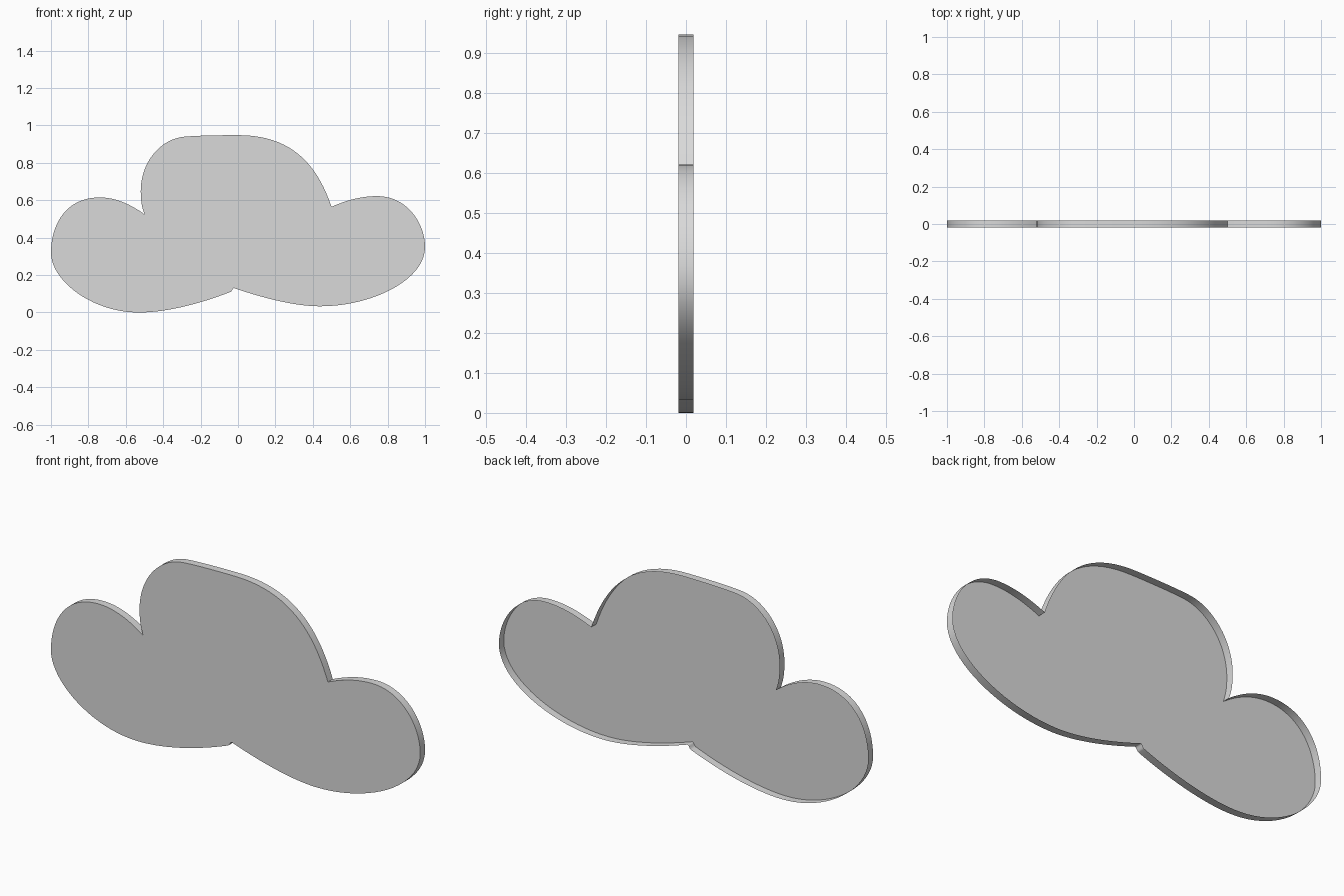
import bpy, bmesh, math

if "Cube" in bpy.data.objects:
    bpy.data.objects.remove(bpy.data.objects["Cube"], do_unlink=True)

THICKNESS = 0.038

# Outline anchors as (incoming handle, point, outgoing handle), each (x, z)
anchors = [
    # top lobe, from the left notch
    ((-.57, .575), (-.50, .525), (-.515, .565)),
    ((-.52, .60), (-.52, .65), (-.52, .80)),
    ((-.42, .92), (-.30, .938), (-.25, .945)),
    ((-.12, .948), (0, .948), (.28, .948)),
    # right lobe, from the right notch
    ((.42, .80), (.50, .565), (.58, .60)),
    ((.66, .622), (.745, .622), (.90, .622)),
    ((1, .48), (1, .35), (1, .17)),
    ((.71, .033), (.44, .033), (.31, .033)),
    # left lobe, from the lower notch
    ((.14, .075), (-.02, .13), (-.03, .13)),
    ((-.03, .115), (-.04, .11), (-.18, .055)),
    ((-.37, 0), (-.53, 0), (-.78, 0)),
    ((-1, .17), (-1, .32), (-1, .47)),
    ((-.92, .615), (-.74, .615), (-.65, .615)),
]

# Cloud outline as a filled, extruded curve
outline = bpy.data.curves.new("cloud_panel", "CURVE")
outline.dimensions = "2D"
outline.fill_mode = "BOTH"
outline.extrude = THICKNESS / 2
outline.resolution_u = 20
spline = outline.splines.new("BEZIER")
spline.use_cyclic_u = True
spline.bezier_points.add(len(anchors) - 1)
for p, (incoming, point, outgoing) in zip(spline.bezier_points, anchors):
    p.handle_left_type = p.handle_right_type = "FREE"
    p.co = (*point, 0)
    p.handle_left = (*incoming, 0)
    p.handle_right = (*outgoing, 0)

cloud = bpy.data.objects.new("cloud_panel", outline)
bpy.context.collection.objects.link(cloud)
cloud.rotation_euler.x = math.pi / 2
bpy.ops.object.select_all(action="DESELECT")
cloud.select_set(True)
bpy.context.view_layer.objects.active = cloud
bpy.ops.object.convert(target="MESH")
bpy.ops.object.transform_apply(location=False, rotation=True, scale=False)

# Weld the rim to the front, then open the back so the panel is a shallow tray
bm = bmesh.new()
bm.from_mesh(cloud.data)
bmesh.ops.remove_doubles(bm, verts=bm.verts, dist=0.0002)
bmesh.ops.recalc_face_normals(bm, faces=bm.faces)
back = [f for f in bm.faces if all(v.co.y > 0 for v in f.verts)]
bmesh.ops.delete(bm, geom=back, context="FACES")
bm.to_mesh(cloud.data)
bm.free()
bpy.ops.object.shade_smooth_by_angle(angle=math.radians(30))

# Plain grey finish
grey = bpy.data.materials.new("light_grey")
grey.use_nodes = True
color = (0.7, 0.7, 0.7, 1)
grey.diffuse_color = color
grey.node_tree.nodes["Principled BSDF"].inputs["Base Color"].default_value = color
cloud.data.materials.clear()
cloud.data.materials.append(grey)
